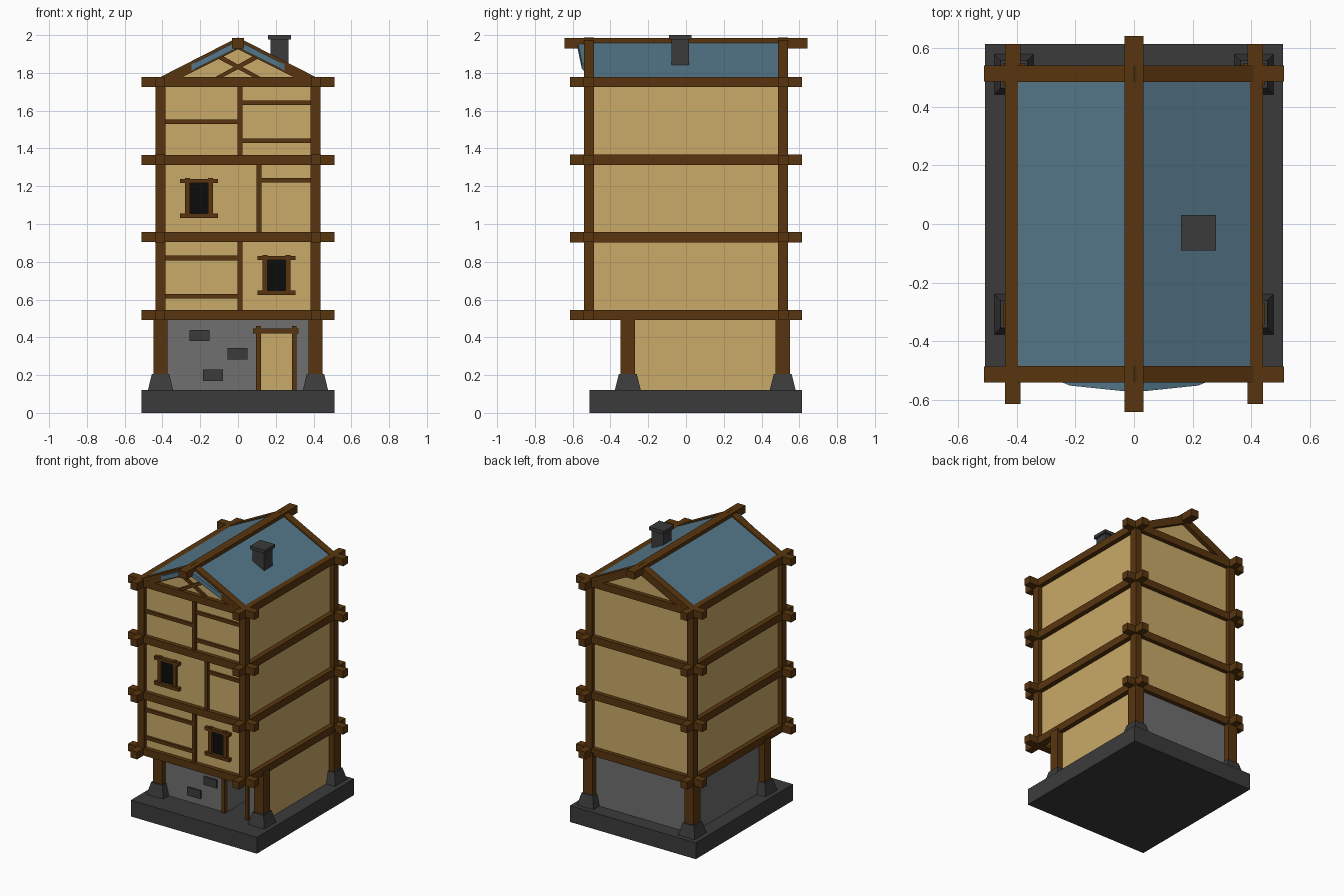
import bpy, bmesh, math
from mathutils import Vector

if "Cube" in bpy.data.objects:
    bpy.data.objects.remove(bpy.data.objects["Cube"])


def material(name, rgb):
    m = bpy.data.materials.new(name)
    m.diffuse_color = (*rgb, 1)
    m.use_nodes = True
    m.node_tree.nodes["Principled BSDF"].inputs["Base Color"].default_value = m.diffuse_color
    return m


TIMBER = material("brown timber", (0.098, 0.036, 0.0045))
PLASTER = material("tan plaster", (0.585, 0.402, 0.14))
SLATE = material("blue slate", (0.09, 0.185, 0.255))
DARK = material("dark stone", (0.044, 0.044, 0.044))
STONE = material("grey stone", (0.16, 0.16, 0.16))
BLACK = material("window black", (0.0035, 0.0035, 0.0035))


def finish(name, bm, *mats):
    bmesh.ops.recalc_face_normals(bm, faces=bm.faces[:])
    me = bpy.data.meshes.new(name)
    bm.to_mesh(me)
    bm.free()
    for m in mats:
        me.materials.append(m)
    ob = bpy.data.objects.new(name, me)
    bpy.context.collection.objects.link(ob)
    return ob


def box(name, x0, x1, y0, y1, z0, z1, mat, taper=1.0):
    """Box from its limits; taper scales the top."""
    bm = bmesh.new()
    bmesh.ops.create_cube(bm, size=1)
    cx, cy = (x0 + x1) / 2, (y0 + y1) / 2
    for v in bm.verts:
        k = taper if v.co.z > 0 else 1
        v.co = Vector((cx + v.co.x * (x1 - x0) * k, cy + v.co.y * (y1 - y0) * k,
                       z1 if v.co.z > 0 else z0))
    return finish(name, bm, mat)


def prism(pts, a, b, axis):
    """Outline extruded along y (points are x, z) or z (points are x, y)."""
    bm = bmesh.new()
    put = (lambda p, t: (p[0], t, p[1])) if axis == "y" else (lambda p, t: (p[0], p[1], t))
    f = bm.faces.new([bm.verts.new(put(p, a)) for p in pts])
    ext = bmesh.ops.extrude_face_region(bm, geom=[f])
    d = Vector((0, b - a, 0) if axis == "y" else (0, 0, b - a))
    bmesh.ops.translate(bm, vec=d, verts=[v for v in ext["geom"] if isinstance(v, bmesh.types.BMVert)])
    bmesh.ops.recalc_face_normals(bm, faces=bm.faces[:])
    return bm


SIDES = ((-1, "left"), (1, "right"))
ENDS = ((-1, "front"), (1, "back"))

# Stone base
box("base_slab", -0.51, 0.51, -0.51, 0.615, 0, 0.12, DARK)

# Ground floor with recessed doorway; right wall and door are plaster
bm = prism([(-.405, -.31), (.12, -.31), (.12, -.06), (.29, -.06), (.29, -.31), (.405, -.31),
            (.405, .51), (-.405, .51)], 0.12, 0.52, "z")
for f in bm.faces:
    c = f.calc_center_median()
    side = f.normal.x > 0.9 and c.x > 0.4
    door = f.normal.y < -0.9 and c.y > -0.1
    f.material_index = 1 if side or door else 0
finish("ground_floor_walls", bm, STONE, PLASTER)
box("wall_over_door", 0.12, 0.29, -0.31, -0.06, 0.435, 0.52, STONE)
for i, (x, z) in enumerate(((-.205, .41), (-.003, .313), (-.133, .2))):
    box(f"loose_brick_{i}", x - .053, x + .053, -.322, -.3, z - .03, z + .03, DARK)

# Door frame
for x, n in ((.108, "left"), (.298, "right")):
    box(f"door_post_{n}", x - .0125, x + .0125, -.328, -.295, .12, .46, TIMBER)
box("door_lintel", .08, .32, -.334, -.29, .42, .447, TIMBER)

# Ground posts and tapered stone feet
for s, n in SIDES:
    for y, m in ((-.308, "front"), (.512, "back")):
        x = s * .41
        box(f"ground_post_{m}_{n}", x - .038, x + .038, y - .039, y + .039, .12, .515, TIMBER)
        box(f"post_foot_{m}_{n}", x - .067, x + .067, y - .069, y + .069, .12, .207, DARK, 0.68)

# Upper floors and gables
finish("upper_floors", prism([(-.405, .515), (.405, .515), (.405, 1.755), (0, 1.955), (-.405, 1.755)],
                             -.51, .51, "y"), PLASTER)

# Corner posts
for s, n in SIDES:
    for e, m in ENDS:
        x, y = s * .411, e * .513
        box(f"corner_post_{m}_{n}", x - .026, x + .026, y - .027, y + .027, .52, 1.76, TIMBER)

# Floor beams at each level
for i, z in enumerate((.518, .93, 1.34, 1.752)):
    for s, n in SIDES:
        box(f"side_beam_{i}_{n}", s * .414 - .0265, s * .414 + .0265, -.615, .615, z - .027, z + .027, TIMBER)
    for e, m in ENDS:
        box(f"cross_beam_{i}_{m}", -.512, .512, e * .514 - .0275, e * .514 + .0275,
            z - .0265, z + .0265, TIMBER)

# Roof: slates, rafters, front overhang strips, ridge beam
for s, n in SIDES:
    finish(f"roof_slope_{n}", prism([(0, 1.975), (s * .41, 1.772), (s * .41, 1.745), (0, 1.948)],
                                    -.5, .5, "y"), SLATE)
    for e, m in ENDS:
        finish(f"rafter_{m}_{n}", prism([(0, 1.988), (s * .415, 1.776), (s * .33, 1.76), (0, 1.925)],
                                        e * .486, e * .541, "y"), TIMBER)
    bm = prism([(0, -.575), (s * .22, -.552), (s * .26, -.535), (s * .26, -.5), (0, -.5)], 1.935, 1.97, "z")
    for v in bm.verts:
        v.co.z -= 0.505 * abs(v.co.x)
    finish(f"gable_overhang_{n}", bm, SLATE)
box("ridge_beam", -.032, .032, -.643, .643, 1.93, 1.984, TIMBER)

# Crossed braces in the front gable
for s, n in SIDES:
    finish(f"gable_brace_{n}", prism([(-s * .125, 1.775), (-s * .085, 1.775), (s * .135, 1.89), (s * .115, 1.908)],
                                     -.526 - .002 * s, -.5, "y"), TIMBER)

# Chimney
box("chimney_shaft", .173, .267, -.078, .016, 1.84, 1.98, DARK)
box("chimney_cap", .16, .28, -.09, .03, 1.976, 2.0, DARK)

# Thin timbers on the front: uprights (x, z0, z1) then rails (x0, x1, z)
for i, (x, z0, z1) in enumerate(((.01, .54, .91), (.112, .95, 1.32), (.01, 1.36, 1.73))):
    box(f"front_upright_{i}", x - .013, x + .013, -.53, -.5, z0, z1, TIMBER)
for i, (x0, x1, z) in enumerate(((-.39, 0, .82), (-.39, 0, .617), (.12, .39, 1.232),
                                 (-.39, 0, 1.542), (.02, .39, 1.643), (.02, .39, 1.44))):
    box(f"front_rail_{i}", x0, x1, -.527, -.5, z - .012, z + .012, TIMBER)

# Windows
for x, z, n in ((-.206, 1.136, "upper"), (.204, .728, "lower")):
    box(f"window_pane_{n}", x - .055, x + .055, -.515, -.507, z - .09, z + .09, BLACK)
    for s, m in SIDES:
        box(f"window_post_{n}_{m}", x + s * .061 - .0135, x + s * .061 + .0135, -.532, -.5,
            z - .09, z + .107, TIMBER)
    for zz, m in ((z + .092, "lintel"), (z - .092, "sill")):
        box(f"window_{m}_{n}", x - .1, x + .1, -.538, -.5, zz - .0115, zz + .0115, TIMBER)
